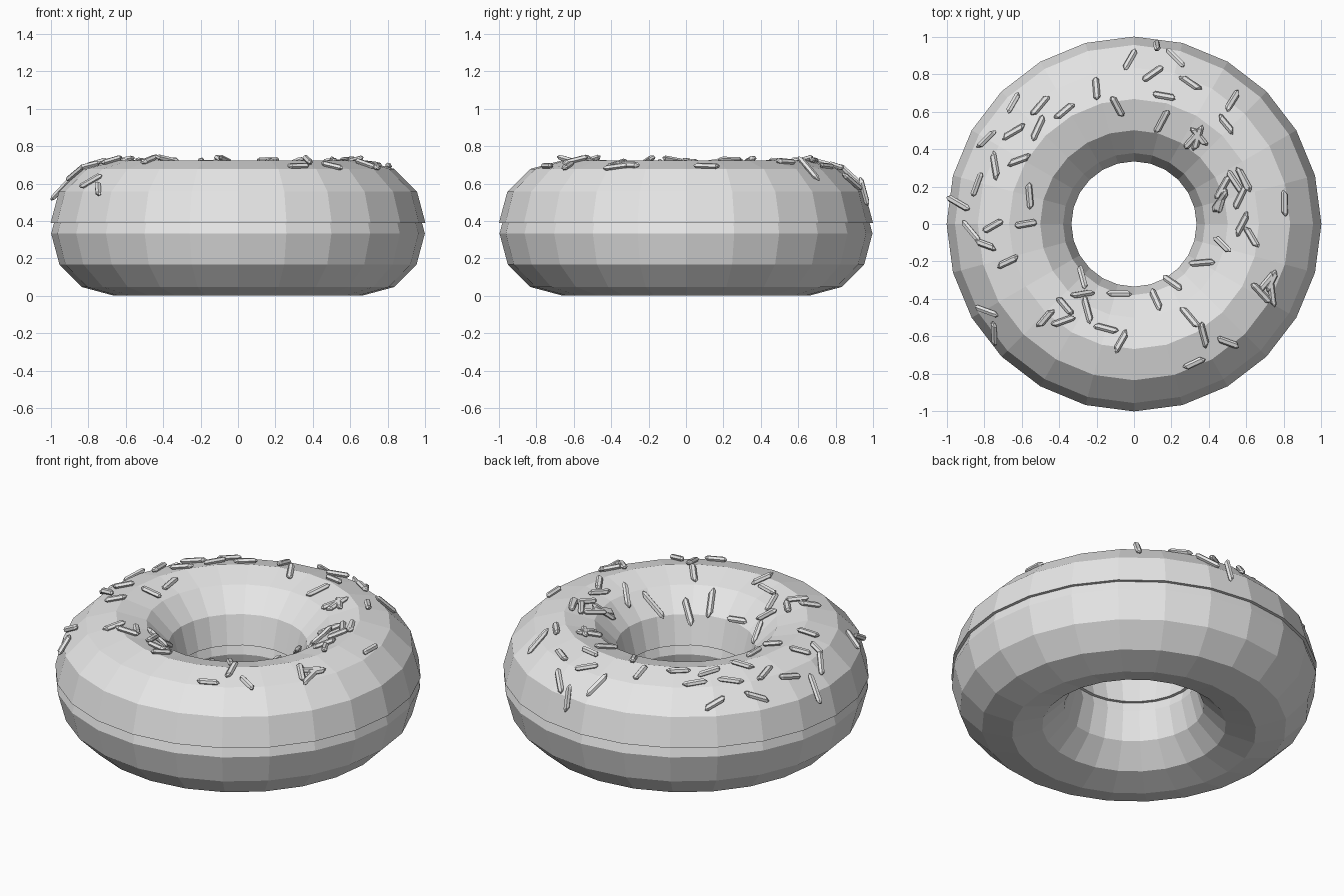
import bpy, bmesh, random
from math import sin, cos, pi, radians
from mathutils import Vector, Matrix
from mathutils.bvhtree import BVHTree

cube = bpy.data.objects.get("Cube")
if cube:
    bpy.data.objects.remove(cube)

random.seed(4)
RING, TUBE, SEGMENTS, SIDES = 0.667, 0.333, 24, 12
ICING_Z = 0.39

grey = bpy.data.materials.new("plain grey")
grey.use_nodes = True
grey.diffuse_color = (0.8, 0.8, 0.8, 1)
grey.node_tree.nodes["Principled BSDF"].inputs["Base Color"].default_value = grey.diffuse_color


def add_object(name, bm):
    mesh = bpy.data.meshes.new(name)
    bm.to_mesh(mesh)
    mesh.materials.append(grey)
    obj = bpy.data.objects.new(name, mesh)
    bpy.context.collection.objects.link(obj)
    return obj


def skin(bm, loops, closed):
    """Join successive closed loops of vertices with quads."""
    n = len(loops[0])
    for i in range(len(loops) if closed else len(loops) - 1):
        a, b = loops[i], loops[(i + 1) % len(loops)]
        for j in range(n):
            k = (j + 1) % n
            bm.faces.new((a[j], a[k], b[k], b[j]))


def ring_body(profile):
    """Revolve a closed (radius, height) profile around z."""
    bm = bmesh.new()
    loops = []
    for s in range(SEGMENTS):
        a = 2 * pi * s / SEGMENTS
        loops.append([bm.verts.new((r * cos(a), r * sin(a), z)) for r, z in profile])
    skin(bm, loops, True)
    bmesh.ops.recalc_face_normals(bm, faces=bm.faces)
    return bm


def arc(radius, height, steps):
    return [(RING + radius * cos(2 * pi * i / SIDES), height + radius * sin(2 * pi * i / SIDES))
            for i in steps]


# Dough: a full faceted torus
dough = ring_body(arc(TUBE - 0.003, TUBE, range(SIDES)))
add_object("dough", dough)
dough.free()

# Icing: a raised half-torus shell with a thin lip
half = range(SIDES // 2 + 1)
icing = ring_body(arc(TUBE, ICING_Z, half) + arc(TUBE - 0.03, ICING_Z, reversed(half)))
add_object("icing", icing)
surface = BVHTree.FromBMesh(icing)
icing.free()

# Sprinkles: x and y in hundredths, then heading in degrees
SPOTS = [
    (-2, 87, 60), (12, 94, 100), (22, 88, 135), (10, 80, 35), (30, 75, 145), (-20, 72, 95),
    (-9, 63, 118), (16, 68, 170), (15, 55, 62), (52, 65, 58), (49, 53, 130), (-64, 64, 60),
    (-50, 63, 50), (-37, 60, 40), (-78, 45, 45), (-64, 49, 30), (-51, 51, 65), (-74, 31, 100),
    (-61, 34, 20), (-83, 21, 70), (-93, 11, 150), (-56, 15, 95), (-58, 0, 10), (-75, -1, 30),
    (-86, -4, 130), (-79, -11, 160), (-67, -20, 25), (-78, -46, 160), (-74, -58, 92),
    (-28, -29, 105), (-28, -38, 10), (-37, -44, 130), (-47, -50, 50), (-38, -52, 20),
    (-25, -46, 105), (-15, -56, 165), (-7, -63, 60), (-8, -38, 0), (12, -41, 115),
    (21, -32, 145), (30, -50, 130), (37, -59, 105), (50, -63, 160), (32, -74, 25),
    (37, -21, 5), (48, -11, 135), (58, 0, 62), (63, -7, 120), (80, 11, 90),
]
# Loose clusters on the left side: centre, spread and count
for cx, cy, spread, count in ((52, 19, 8, 8), (68, -31, 7, 4), (30, 46, 6, 3)):
    for _ in range(count):
        SPOTS.append((cx + random.uniform(-spread, spread), cy + random.uniform(-spread, spread),
                      random.uniform(30, 140)))


def sprinkle(bm, matrix, length):
    """A six-sided stick with uneven, tapered ends."""
    skew = random.uniform(-0.01, 0.01)
    loops = []
    for t, width in ((-1, 0.4), (-0.8, 1), (0.8, 1), (1, 0.4)):
        loop = []
        for j in range(6):
            a = 2 * pi * j / 6
            y = 0.018 * width * cos(a)
            x = t * length / 2 + skew * cos(a)
            loop.append(bm.verts.new(matrix @ Vector((x, y, 0.015 * width * sin(a)))))
        loops.append(loop)
    skin(bm, loops, False)
    bm.faces.new(loops[0])
    bm.faces.new(loops[-1])


sticks = bmesh.new()
for px, py, heading in SPOTS:
    hit, normal, _, _ = surface.ray_cast(Vector((px / 100, py / 100, 2)), Vector((0, 0, -1)))
    if hit is None:
        continue
    a = radians(heading)
    # Follow the slope of the icing along the heading
    along = Vector((cos(a), sin(a), 0))
    along.z = -(normal.x * along.x + normal.y * along.y) / normal.z
    flat = 1 / along.length
    along.normalize()
    across = normal.cross(along)
    turn = Matrix((along, across, normal)).transposed().to_4x4()
    length = random.uniform(0.11, 0.14) * min(1.3, 1 / max(flat, 0.5))
    sprinkle(sticks, Matrix.Translation(hit + normal * 0.012) @ turn, length)
bmesh.ops.recalc_face_normals(sticks, faces=sticks.faces)
add_object("sprinkles", sticks)
sticks.free()
